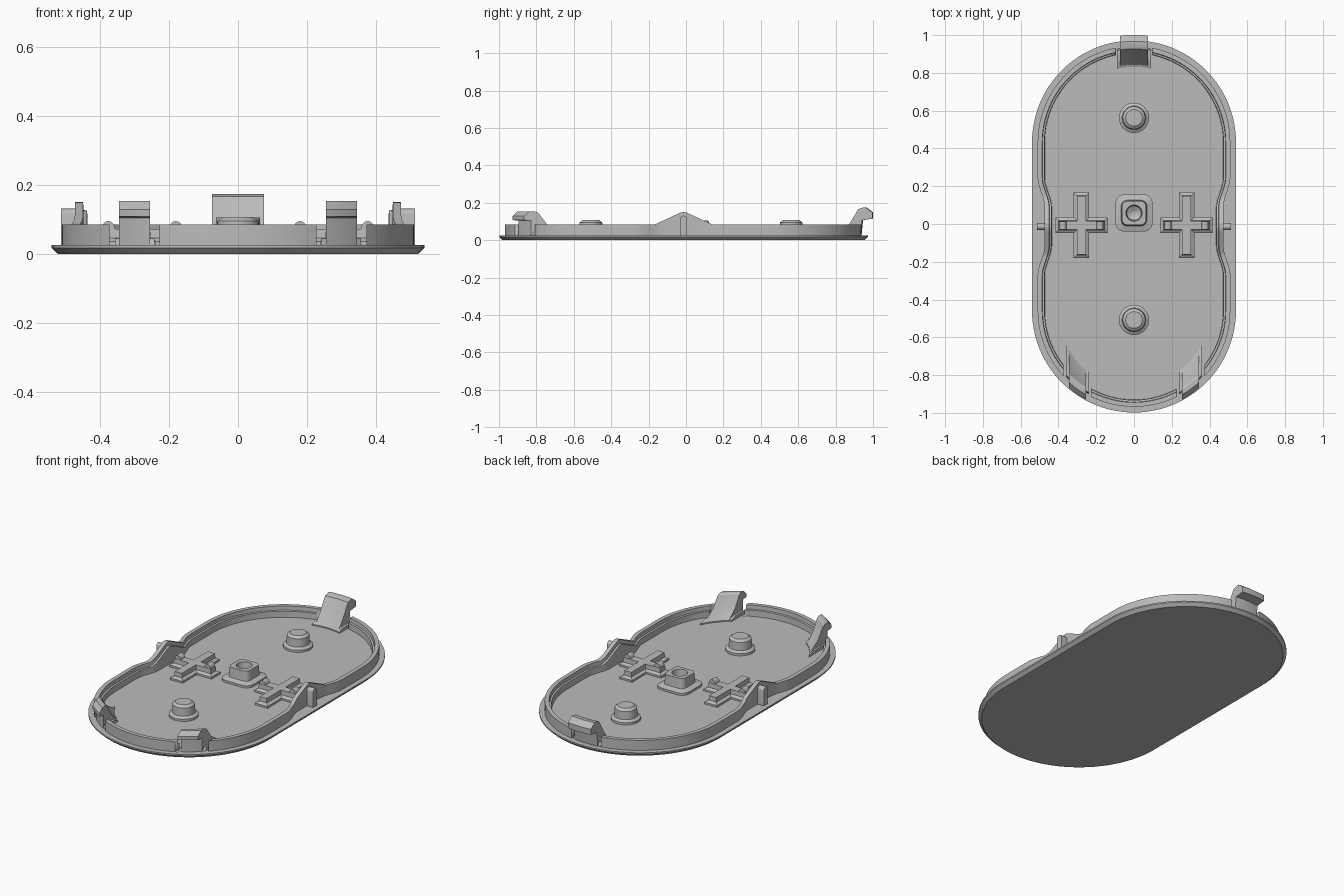
import bpy, bmesh, math
from math import sin, cos, pi, sqrt, radians

if "Cube" in bpy.data.objects:
    bpy.data.objects.remove(bpy.data.objects["Cube"], do_unlink=True)

grey = bpy.data.materials.new("light_grey_plastic")
grey.use_nodes = True
grey.diffuse_color = (0.5, 0.5, 0.5, 1)
grey.node_tree.nodes["Principled BSDF"].inputs["Base Color"].default_value = (0.5, 0.5, 0.5, 1)

MID = -0.013      # centre of the plate along y
HALF = 0.445      # half length of the straight sides
FLOOR = 0.025


def loft(name, loops, closed=False):
    """Skin matching loops; either cap the ends or join last to first."""
    bm = bmesh.new()
    rings = [[bm.verts.new(p) for p in loop] for loop in loops]
    n = len(rings[0])
    pairs = list(zip(rings, rings[1:]))
    if closed:
        pairs.append((rings[-1], rings[0]))
    else:
        bm.faces.new(rings[0])
        bm.faces.new(rings[-1])
    for a, b in pairs:
        for i in range(n):
            j = (i + 1) % n
            bm.faces.new((a[i], a[j], b[j], b[i]))
    bmesh.ops.recalc_face_normals(bm, faces=bm.faces)
    mesh = bpy.data.meshes.new(name)
    bm.to_mesh(mesh)
    bm.free()
    mesh.materials.append(grey)
    mesh.shade_smooth()
    mesh.set_sharp_from_angle(angle=radians(28))
    obj = bpy.data.objects.new(name, mesh)
    bpy.context.collection.objects.link(obj)
    return obj


def box(name, x0, x1, y0, y1, z0, z1):
    return loft(name, [[(x0, y0, z), (x1, y0, z), (x1, y1, z), (x0, y1, z)] for z in (z0, z1)])


def ease(t):
    t = max(0, min(1, t))
    return t * t * (3 - 2 * t)


def stadium(r, z, waist=0, hump=0):
    """Stadium outline, optionally pinched and raised at the middle of its sides."""
    pts = []
    for side in (1, -1):
        for i in range(64):
            v = side * HALF * (2 * i / 64 - 1)
            pinch = waist * ease((0.26 - abs(v)) / 0.16)
            rise = hump * min(1, max(0, 1.08 - abs(v) / 0.14))
            pts.append((side * (r - pinch), MID + v, z + rise))
        for i in range(48):
            a = pi * i / 48
            pts.append((side * r * cos(a), MID + side * (HALF + r * sin(a)), z))
    return pts


# Base plate with chamfered lower edge
loft("base_plate", [stadium(0.522, 0), stadium(0.54, 0.017), stadium(0.54, FLOOR)])

# Raised rim with an inner ledge, waisted and humped at both sides
W = 0.037
rim = loft("rim_wall", [
    stadium(0.51, 0.02, W), stadium(0.51, 0.085, W, 0.065),
    stadium(0.486, 0.085, W, 0.065), stadium(0.484, 0.062, W, 0.065),
    stadium(0.474, 0.060, W, 0.065), stadium(0.472, 0.02, W)], closed=True)

# Gaps in the rim around the clips
for name, x0, x1, y0, y1 in (("front_left_gap", 0.228, 0.372, -1.1, -0.6),
                             ("front_right_gap", -0.372, -0.228, -1.1, -0.6),
                             ("back_gap", -0.096, 0.096, 0.7, 1.1)):
    cutter = box(name, x0, x1, y0, y1, FLOOR, 0.3)
    cutter.hide_render = True
    cutter.hide_viewport = True
    cutter.display_type = 'WIRE'
    cut = rim.modifiers.new(name, 'BOOLEAN')
    cut.operation = 'DIFFERENCE'
    cut.solver = 'EXACT'
    cut.object = cutter


# Snap clips: a radial profile carried along the end arc between two x limits
def clip(name, profile, x0, x1, end):
    cy = MID + end * HALF
    xs = [x0 + (x1 - x0) * i / 8 for i in range(9)]
    return loft(name, [[(x, cy + end * sqrt(r * r - x * x), z) for r, z in profile] for x in xs])


front_profile = [(0.40, 0.02), (0.40, 0.03), (0.448, 0.085), (0.478, 0.146), (0.49, 0.153),
                 (0.513, 0.153), (0.535, 0.128), (0.535, 0.108), (0.506, 0.104), (0.506, 0.02)]
back_profile = [(0.405, 0.02), (0.405, 0.03), (0.447, 0.085), (0.495, 0.166), (0.52, 0.174),
                (0.535, 0.174), (0.569, 0.148), (0.569, 0.115), (0.515, 0.108), (0.506, 0.02)]
foot_profile = [(0.40, 0.02), (0.40, 0.032), (0.425, 0.045), (0.495, 0.045), (0.505, 0.02)]

for side, word in ((1, "left"), (-1, "right")):
    clip(f"front_{word}_clip", front_profile, side * 0.255, side * 0.345, -1)
    clip(f"front_{word}_clip_foot", foot_profile, side * 0.242, side * 0.357, -1)
clip("back_clip", back_profile, -0.075, 0.075, 1)
clip("back_clip_foot", foot_profile, -0.09, 0.09, 1)


# Round pegs with a flanged foot
def circle(x, y, r, z, n=32):
    return [(x + r * cos(2 * pi * i / n), y + r * sin(2 * pi * i / n), z) for i in range(n)]


for name, y in (("back_peg", 0.562), ("front_peg", -0.508)):
    loft(name, [circle(0, y, r, z) for r, z in (
        (0.08, 0.02), (0.08, 0.038), (0.063, 0.048), (0.06, 0.095), (0.044, 0.107))])


# Square central boss with a conical hole
def rounded_square(y, half, corner, z):
    pts = []
    for q in range(4):
        for i in range(8):
            a = pi / 2 * (q + i / 7)
            sx, sy = ((1, 1), (-1, 1), (-1, -1), (1, -1))[q]
            pts.append((sx * (half - corner) + corner * cos(a),
                        y + sy * (half - corner) + corner * sin(a), z))
    return pts


by = 0.058
loft("central_boss", [rounded_square(by, h, c, z) for h, c, z in (
    (0.098, 0.045, 0.02), (0.098, 0.045, 0.038), (0.068, 0.03, 0.048), (0.063, 0.028, 0.105))]
    + [circle(0, by, r, z) for r, z in ((0.043, 0.105), (0.038, 0.06), (0.01, 0.045))])


# Plus-shaped supports with a wider foot
def plus(x, y, hx, hy, arm, z):
    quarter = [(hx, -arm), (hx, arm), (arm, arm), (arm, hy), (-arm, hy), (-arm, arm)]
    return [(x + s * a, y + s * b, z) for s in (1, -1) for a, b in quarter]


for side, word in ((1, "left"), (-1, "right")):
    x = side * 0.278
    loft(f"{word}_plus_support", [plus(x, -0.007, 0.138 - d, 0.173 - d, 0.041 - d, z) for d, z in (
        (0, 0.02), (0, 0.036), (0.016, 0.046), (0.018, 0.072))])
    # Rounded bumps on the cross arms
    for k, place in ((1, "outer"), (-1, "inner")):
        bx = x + side * k * 0.098
        loft(f"{word}_{place}_bump", [
            [(bx + 0.02 * cos(pi * i / 8), y, 0.07 + 0.025 * sin(pi * i / 8)) for i in range(9)]
            for y in (-0.028, 0.014)])
    # Upright rib outside the waist of the rim
    loft(f"{word}_side_rib", [[(rx, MID - 0.018, 0.02), (rx, MID + 0.018, 0.02)]
                              + [(rx, MID + 0.018 * cos(pi * i / 8), 0.113 + 0.018 * sin(pi * i / 8))
                                 for i in range(9)]
                              for rx in (side * 0.46, side * 0.513)])
